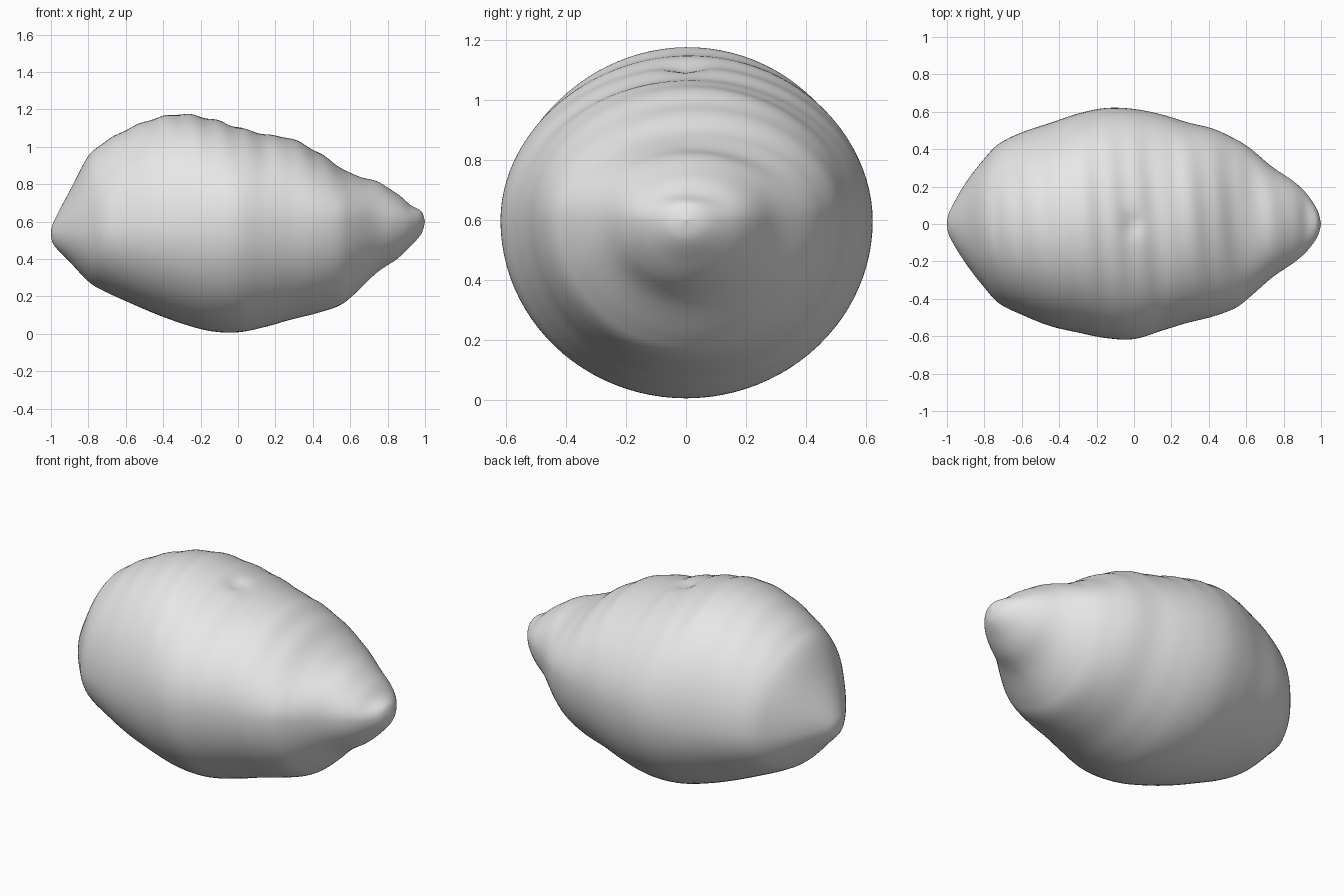
import bpy
import bmesh
import math
from mathutils import Vector

cube = bpy.data.objects.get("Cube")
if cube:
    bpy.data.objects.remove(cube, do_unlink=True)

SIDES = 96
STEPS = 10

# Stations along the fruit: x, top z, bottom z, back y, front y
STATIONS = [
    (-1, .54, .54, 0, 0),
    (-.985, .6, .475, .07, .07),
    (-.9, .765, .385, .22, .21),
    (-.8, .95, .28, .35, .34),
    (-.72, 1.02, .23, .43, .425),
    (-.6, 1.09, .175, .49, .485),
    (-.45, 1.15, .11, .54, .545),
    (-.3, 1.175, .055, .59, .58),
    (-.15, 1.15, .015, .62, .61),
    (0, 1.11, .008, .615, .615),
    (.15, 1.065, .038, .585, .57),
    (.28, 1.045, .075, .545, .53),
    (.42, .975, .11, .51, .495),
    (.54, .895, .15, .455, .45),
    (.62, .85, .21, .405, .39),
    (.74, .815, .325, .305, .285),
    (.85, .75, .4, .23, .21),
    (.92, .69, .465, .165, .15),
    (.98, .655, .535, .075, .07),
    (1, .6, .6, 0, 0),
]


def blend(a, b, c, d, t):
    """Smooth curve from b to c, guided by the neighbours a and d."""
    return b + .5 * t * (c - a + t * (2 * a - 5 * b + 4 * c - d
                                      + t * (3 * (b - c) + d - a)))


def sections():
    last = len(STATIONS) - 1
    for i in range(last):
        quad = [STATIONS[min(max(i + k, 0), last)] for k in (-1, 0, 1, 2)]
        for s in range(STEPS):
            yield [blend(*values, s / STEPS) for values in zip(*quad)]


def axis_height(x):
    return .57 + .03 * x + .03 * (1 - x * x)


def rind_point(section, angle):
    x, top, bottom, back, front = section
    c, s = math.cos(angle), math.sin(angle)
    mid = min(max(axis_height(x), bottom), top)
    y = c * (back if c > 0 else front)
    z = mid + s * ((top - mid) if s > 0 else (mid - bottom))
    # Shallow wrinkles across the upper rind, and a small dimple on top
    if s > 0:
        fade = s * s * max(0, 1 - x * x)
        z += .004 * fade * math.sin(44 * x + 2 * c)
        z -= .02 * math.exp(-(x * x + y * y) / .003)
    return Vector((x, y, z))


# Fruit body: rings of the rind, closed by one point at each end
bm = bmesh.new()
rings = []
for section in list(sections())[1:]:
    rings.append([bm.verts.new(rind_point(section, math.tau * k / SIDES))
                  for k in range(SIDES)])
for a, b in zip(rings, rings[1:]):
    for k in range(SIDES):
        n = (k + 1) % SIDES
        bm.faces.new((a[k], a[n], b[n], b[k]))
for ring, station in ((rings[0], STATIONS[0]), (rings[-1], STATIONS[-1])):
    tip = bm.verts.new((station[0], 0, station[1]))
    for k in range(SIDES):
        bm.faces.new((ring[k], ring[(k + 1) % SIDES], tip))
bmesh.ops.recalc_face_normals(bm, faces=bm.faces)
for face in bm.faces:
    face.smooth = True

mesh = bpy.data.meshes.new("fruit_body")
bm.to_mesh(mesh)
bm.free()
fruit = bpy.data.objects.new("fruit_body", mesh)
bpy.context.collection.objects.link(fruit)

# Plain light grey rind
colour = (.8, .8, .8, 1)
rind = bpy.data.materials.new("light_grey_rind")
rind.use_nodes = True
rind.diffuse_color = colour
rind.node_tree.nodes["Principled BSDF"].inputs["Base Color"].default_value = colour
mesh.materials.append(rind)
